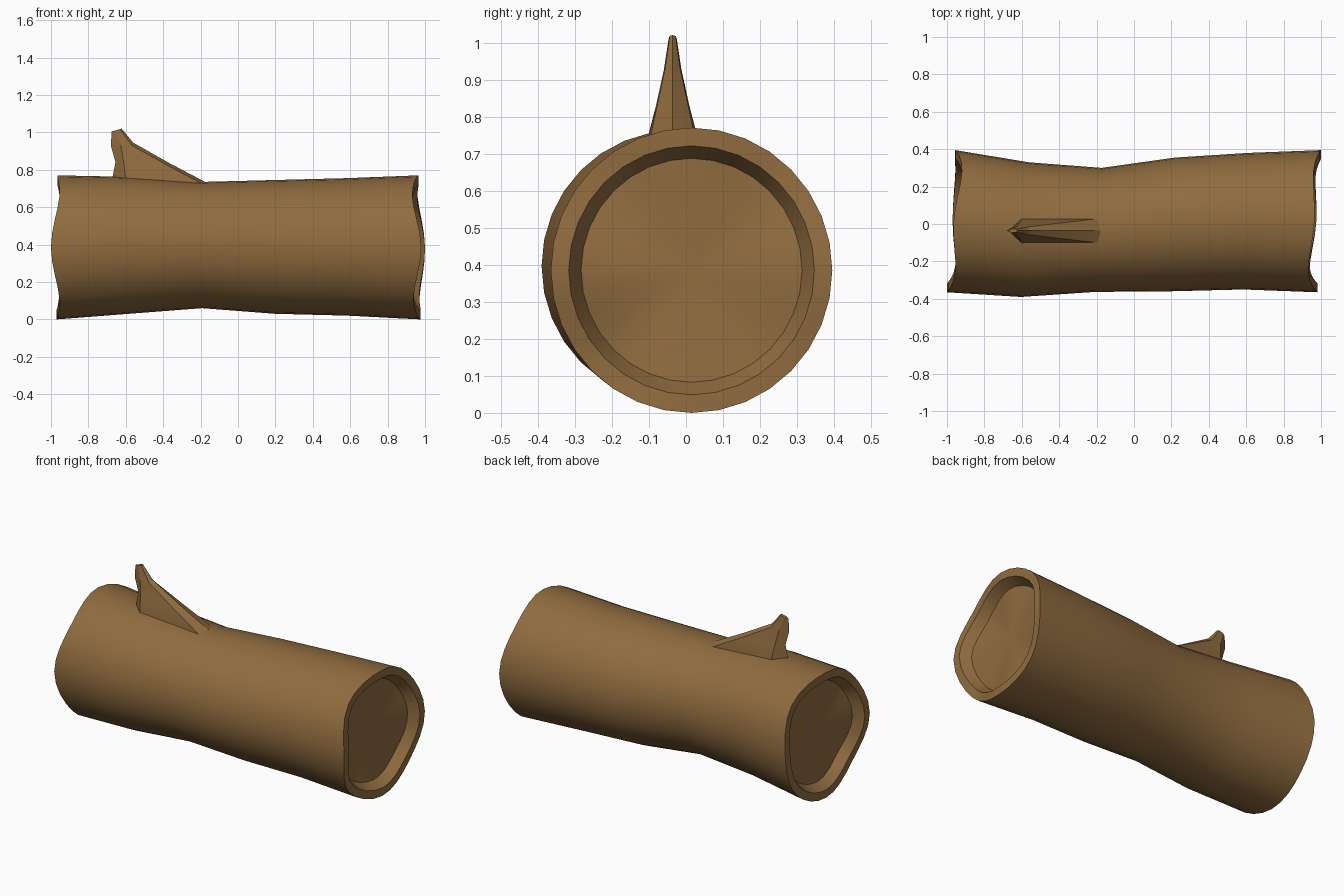
import bpy, bmesh, math
from mathutils import Vector

if "Cube" in bpy.data.objects:
    bpy.data.objects.remove(bpy.data.objects["Cube"])

SEG = 32
mat = bpy.data.materials.new("bark_brown")
mat.diffuse_color = (0.28, 0.15, 0.05, 1)
mat.use_nodes = True
mat.node_tree.nodes["Principled BSDF"].inputs["Base Color"].default_value = mat.diffuse_color


def wave(samples, a):
    # smooth periodic curve through samples spread evenly around the circle
    n = len(samples)
    f = a / math.tau * n
    i = int(f)
    t = f - i
    p0, p1, p2, p3 = (samples[(i + k) % n] for k in (-1, 0, 1, 2))
    return p1 + 0.5 * t * (p2 - p0 + t * (2*p0 - 5*p1 + 4*p2 - p3 + t * (3*(p1 - p2) + p3 - p0)))


def skin(bm, rings):
    # join neighbouring vertex loops with quads
    for a, b in zip(rings, rings[1:]):
        n = len(a)
        for i in range(n):
            j = (i + 1) % n
            bm.faces.new((a[i], a[j], b[j], b[i]))


def finish(bm, name, angle):
    bmesh.ops.recalc_face_normals(bm, faces=bm.faces[:])
    me = bpy.data.meshes.new(name)
    bm.to_mesh(me)
    bm.free()
    ob = bpy.data.objects.new(name, me)
    bpy.context.collection.objects.link(ob)
    me.materials.append(mat)
    bpy.ops.object.select_all(action='DESELECT')
    ob.select_set(True)
    bpy.context.view_layer.objects.active = ob
    bpy.ops.object.shade_smooth_by_angle(angle=math.radians(angle))
    return ob


# Log: wavy sawn ends, angle measured from +y towards +z
LEFT = [-0.955, -0.92, -0.965, -0.955, -1.0, -0.955, -0.97, -0.955]
RIGHT = [1.0, 0.96, 0.965, 0.932, 0.98, 0.938, 0.975, 0.97]
# y min, y max, z min, z max of each cross-section
SECTIONS = [(-.365, .395, 0, .77), (-.39, .33, .03, .762), (-.363, .30, .06, .735),
            (-.36, .355, .03, .745), (-.35, .38, .02, .755), (-.365, .395, 0, .77)]

bm = bmesh.new()


def ring(t, sec, scale=1.0, dx=0.0):
    y0, y1, z0, z1 = sec
    out = []
    for i in range(SEG):
        a = math.tau * i / SEG
        xl, xr = wave(LEFT, a), wave(RIGHT, a)
        out.append(bm.verts.new((xl + (xr - xl) * t + dx,
                                 (y0 + y1) / 2 + math.cos(a) * scale * (y1 - y0) / 2,
                                 (z0 + z1) / 2 + math.sin(a) * scale * (z1 - z0) / 2)))
    return out


body = [ring(k / 5, s) for k, s in enumerate(SECTIONS)]
skin(bm, body)

# Ends: flat rim, bevelled step inward, shallow fan to the middle
for t, s, outer, sec in ((0, 1, body[0], SECTIONS[0]), (1, -1, body[-1], SECTIONS[-1])):
    rim = ring(t, sec, 0.873)
    step = ring(t, sec, 0.785, s * 0.06)
    skin(bm, [outer, rim, step])
    mid = sum((v.co for v in step), Vector()) / SEG
    mid.x += s * 0.015
    c = bm.verts.new(mid)
    for i in range(SEG):
        bm.faces.new((step[i], step[(i + 1) % SEG], c))
finish(bm, "log", 30)

# Broken branch stub: (x, z) of nose, side, tail, ridge, then half widths of side and tail
LEVELS = [((-.67, .70), (-.60, .68), (-.17, .66), (-.15, .68), .07, .068),
          ((-.67, .765), (-.60, .745), (-.18, .718), (-.18, .737), .067, .066),
          ((-.655, .84), (-.61, .83), (-.38, .825), (-.375, .84), .045, .043),
          ((-.68, .93), (-.625, .925), (-.57, .932), (-.56, .945), .024, .020),
          ((-.675, 1.005), (-.655, 1.01), (-.63, 1.018), (-.622, 1.02), .011, .008)]
bm = bmesh.new()
Y = -0.036
loops = []
for nose, side, tail, ridge, ws, wt in LEVELS:
    pts = [(nose, 0), (side, -ws), (tail, -wt), (ridge, 0), (tail, wt), (side, ws)]
    loops.append([bm.verts.new((x, Y + w, z)) for (x, z), w in pts])
skin(bm, loops)
bm.faces.new(loops[0])
bm.faces.new(loops[-1])
finish(bm, "branch_stub", 15)
